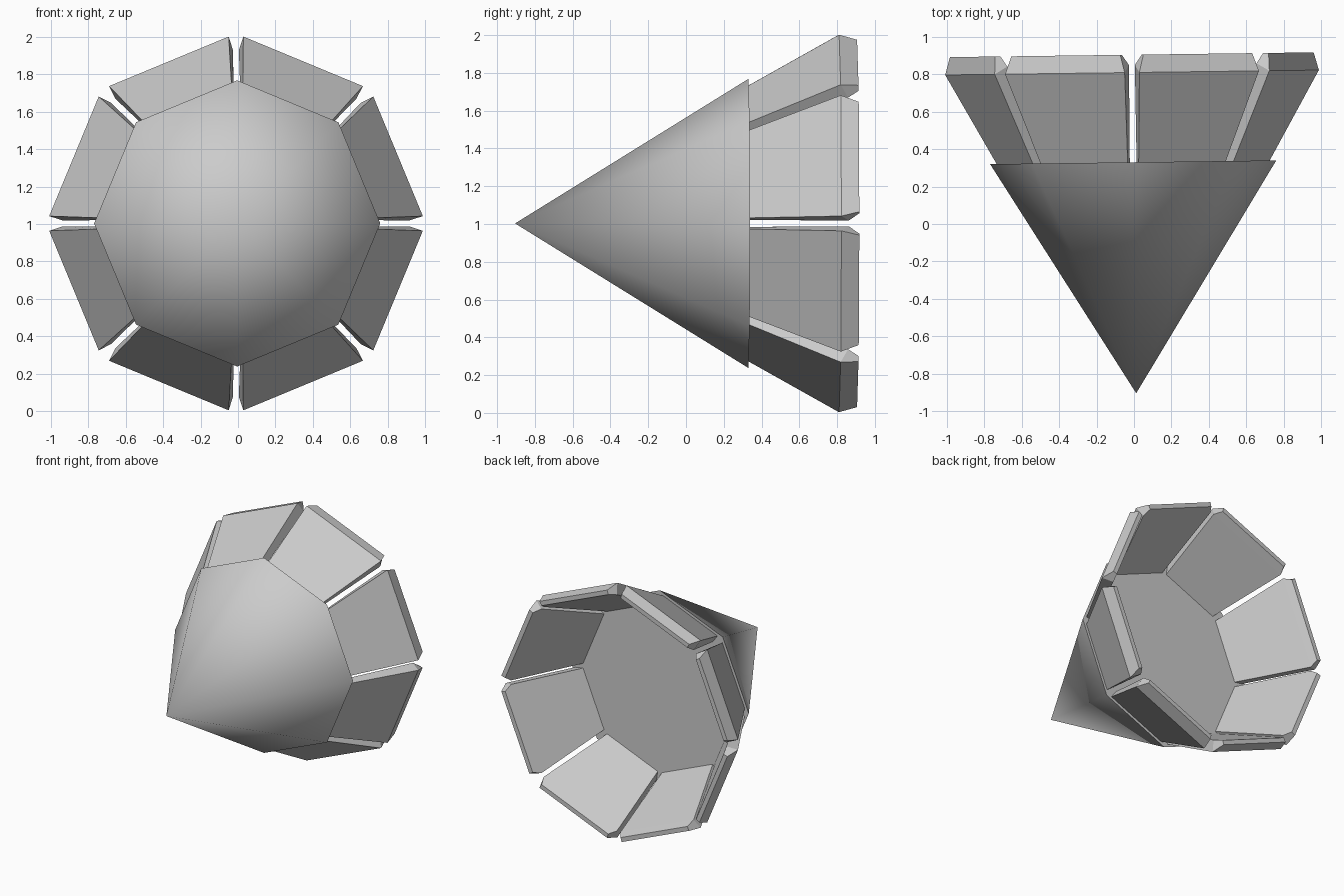
import bpy, bmesh, math
from mathutils import Matrix, Vector

cube = bpy.data.objects.get("Cube")
if cube:
    bpy.data.objects.remove(cube, do_unlink=True)

SIDES = 8
BASE_Y = 0.33
TURN = Matrix.Rotation(math.radians(0.75), 4, 'Z')
PLACE = Matrix.Translation((0, 0, 1.003)) @ TURN

grey = bpy.data.materials.new("plain grey")
grey.use_nodes = True
grey.diffuse_color = (0.6, 0.6, 0.6, 1)
grey.node_tree.nodes["Principled BSDF"].inputs["Base Color"].default_value = (0.6, 0.6, 0.6, 1)


def add_object(name, bm):
    bmesh.ops.recalc_face_normals(bm, faces=bm.faces)
    mesh = bpy.data.meshes.new(name)
    bm.to_mesh(mesh)
    bm.free()
    mesh.materials.append(grey)
    obj = bpy.data.objects.new(name, mesh)
    bpy.context.collection.objects.link(obj)
    obj.matrix_world = PLACE
    return obj


# Nose cone: eight-sided, smooth flanks, flat closed back
bm = bmesh.new()
apex = bm.verts.new((0, -0.905, 0))
rim = [bm.verts.new((0.765 * math.sin(a), BASE_Y, 0.765 * math.cos(a)))
       for a in (i * math.tau / SIDES for i in range(SIDES))]
bm.faces.new(rim)
for i in range(SIDES):
    face = bm.faces.new((apex, rim[i], rim[(i + 1) % SIDES]))
    face.smooth = True
cone = add_object("nose_cone", bm)
bpy.context.view_layer.objects.active = cone
cone.select_set(True)
bpy.ops.object.shade_smooth_by_angle(angle=math.radians(45))
cone.select_set(False)

# Panel sections: (y, distance from axis, half width) for outer and inner edge
SECTIONS = [
    ((0.325, 0.683, 0.251), (0.325, 0.615, 0.235)),
    ((0.81, 0.938, 0.346), (0.85, 0.862, 0.34)),
    ((0.905, 0.922, 0.315), (0.905, 0.888, 0.31)),
]


def flared_panel(name, angle):
    """Slab flaring out behind the cone, with a tapered tip."""
    bm = bmesh.new()
    rings = []
    for outer, inner in SECTIONS:
        corners = [(outer, -1), (outer, 1), (inner, 1), (inner, -1)]
        rings.append([bm.verts.new((side * w, y, r)) for (y, r, w), side in corners])
    bm.faces.new(rings[0])
    bm.faces.new(rings[-1])
    for a, b in zip(rings, rings[1:]):
        for i in range(4):
            j = (i + 1) % 4
            bm.faces.new((a[i], a[j], b[j], b[i]))
    bmesh.ops.rotate(bm, verts=bm.verts, cent=Vector(),
                     matrix=Matrix.Rotation(angle, 3, 'Y'))
    add_object(name, bm)


# Ring of panels, one on each flank of the cone
for k in range(SIDES):
    flared_panel(f"flared_panel_{k + 1}", (k + 0.5) * math.tau / SIDES)
